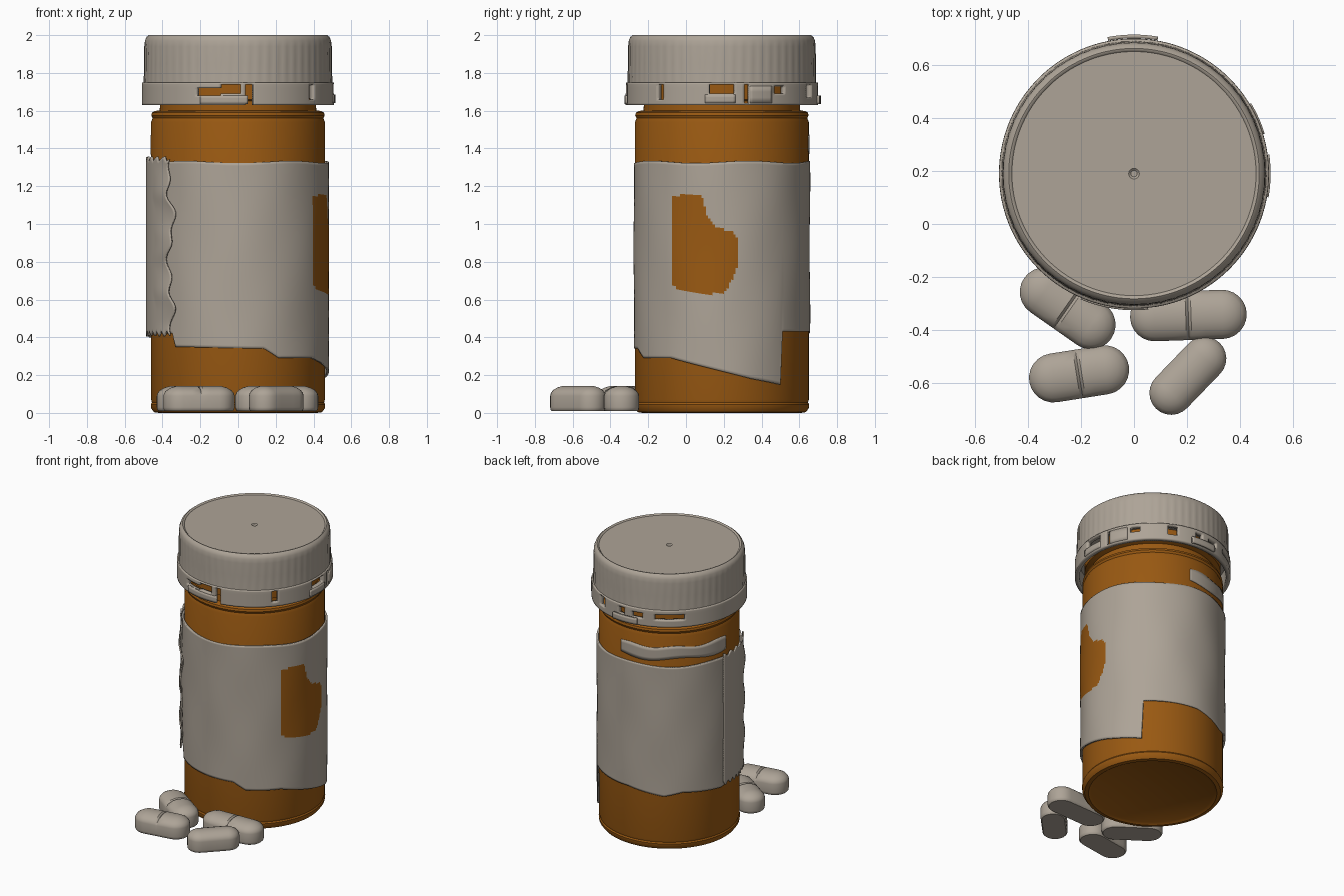
import bpy
import bmesh
from math import sin, cos, pi, radians, degrees, hypot
from mathutils import Matrix, Vector

cube = bpy.data.objects.get("Cube")
if cube:
    bpy.data.objects.remove(cube, do_unlink=True)

AXIS_Y = 0.19
SEGS = 240


def make_material(name, colour):
    mat = bpy.data.materials.new(name)
    mat.use_nodes = True
    mat.diffuse_color = (*colour, 1)
    bsdf = mat.node_tree.nodes["Principled BSDF"]
    bsdf.inputs["Base Color"].default_value = (*colour, 1)
    bsdf.inputs["Roughness"].default_value = 0.6
    return mat


WHITE = make_material("warm grey plastic", (0.42, 0.37, 0.31))
AMBER = make_material("amber plastic", (0.32, 0.10, 0.006))


def finish(bm, name, mats, location=(0, AXIS_Y, 0), thickness=0, closed=False):
    """Turn a bmesh into a smooth object, with optional wall thickness."""
    if closed:
        bmesh.ops.recalc_face_normals(bm, faces=bm.faces[:])
    mesh = bpy.data.meshes.new(name)
    bm.to_mesh(mesh)
    bm.free()
    obj = bpy.data.objects.new(name, mesh)
    bpy.context.collection.objects.link(obj)
    obj.location = location
    for mat in mats:
        mesh.materials.append(mat)
    bpy.ops.object.select_all(action="DESELECT")
    obj.select_set(True)
    bpy.context.view_layer.objects.active = obj
    bpy.ops.object.shade_smooth_by_angle(angle=radians(35))
    if thickness:
        solid = obj.modifiers.new("Thickness", "SOLIDIFY")
        solid.thickness = thickness
        solid.offset = -1
    return obj


def lathe(name, profile, mat, ripple=None):
    """Revolve (radius, z) points; a radius of 0 closes the end."""
    bm = bmesh.new()
    rings = []
    for r, z in profile:
        ring = []
        for i in range(SEGS):
            a = 2 * pi * i / SEGS
            q = r + (ripple(a, z) if ripple else 0)
            ring.append(bm.verts.new((q * cos(a), q * sin(a), z)))
        rings.append(ring)
    for low, high in zip(rings, rings[1:]):
        for i in range(SEGS):
            j = (i + 1) % SEGS
            bm.faces.new((low[i], low[j], high[j], high[i]))
    bmesh.ops.remove_doubles(bm, verts=bm.verts[:], dist=1e-5)
    return finish(bm, name, [mat], closed=True)


def sheet(name, a0, a1, low, high, radius, rows, mats=(WHITE,), thickness=0.006,
          keep=None, paint=None, shift=None):
    """Curved sheet wrapped on the bottle axis between two angles in degrees."""
    bm = bmesh.new()
    cols = max(2, round((a1 - a0) * SEGS / 360))
    full = a1 - a0 == 360
    grid = []
    for i in range(cols if full else cols + 1):
        t = i / cols
        a = a0 + (a1 - a0) * t
        column = []
        for k in range(rows + 1):
            z = low(a) + (high(a) - low(a)) * k / rows
            b = radians(a + (shift(z) * t if shift else 0))
            rx, ry = radius(a, z)
            column.append(bm.verts.new((rx * cos(b), ry * sin(b), z)))
        grid.append(column)
    for i in range(cols):
        near, far = grid[i], grid[(i + 1) % len(grid)]
        mid = a0 + (a1 - a0) * (i + 0.5) / cols
        for k in range(rows):
            z = (near[k].co.z + near[k + 1].co.z) / 2
            if keep and not keep(mid % 360, z):
                continue
            face = bm.faces.new((near[k], far[k], far[k + 1], near[k + 1]))
            if paint:
                face.material_index = paint(face.calc_center_median())
    loose = [v for v in bm.verts if not v.link_faces]
    bmesh.ops.delete(bm, geom=loose, context="VERTS")
    return finish(bm, name, mats, thickness=thickness)


def interpolate(points):
    def value(x):
        for (x0, y0), (x1, y1) in zip(points, points[1:]):
            if x0 <= x <= x1:
                return y0 + (y1 - y0) * (x - x0) / (x1 - x0)
        return points[-1][1]
    return value


# Bottle with foot bead, shoulder ridges and neck
lathe("bottle", [(0, 0.012), (0.40, 0.012), (0.42, 0), (0.445, 0.004), (0.46, 0.025),
                 (0.462, 0.045), (0.456, 0.055), (0.46, 0.07), (0.46, 1.54),
                 (0.452, 1.56), (0.459, 1.575), (0.455, 1.59), (0.44, 1.598),
                 (0.415, 1.602), (0.412, 1.65), (0.445, 1.66), (0.445, 1.77),
                 (0, 1.77)], AMBER)


# Cap crown with faint grip ribs and a sunken top disc
def ribs(a, z):
    return 0.0015 * cos(60 * a) if 1.75 < z < 1.95 else 0


lathe("cap", [(0, 1.745), (0.47, 1.745), (0.499, 1.74), (0.498, 1.76), (0.496, 1.85),
              (0.495, 1.94), (0.493, 1.97), (0.485, 1.99), (0.472, 2.0),
              (0.465, 1.998), (0.46, 1.992), (0.02, 1.992), (0.012, 1.985),
              (0, 1.985)], WHITE, ribs)

# Cap skirt with locking slots: start angle, end angle, bottom, top
SLOTS = [(244, 259, 1.68, 1.72), (259, 272, 1.69, 1.74), (275, 279, 1.63, 1.74),
         (318, 322, 1.66, 1.74), (352, 360, 1.69, 1.74), (0, 8, 1.69, 1.74),
         (14, 17, 1.64, 1.74), (33, 41, 1.69, 1.73), (62, 69, 1.67, 1.74),
         (84, 90, 1.68, 1.73), (96, 105, 1.68, 1.72), (114, 136, 1.68, 1.72)]


def skirt_solid(a, z):
    return not any(s <= a <= e and lo <= z <= hi for s, e, lo, hi in SLOTS)


sheet("cap_skirt", 0, 360, lambda a: 1.63, lambda a: 1.75,
      lambda a, z: (0.509 - 0.08 * max(0, z - 1.735),) * 2, 12,
      thickness=0.03, keep=skirt_solid)

# Raised locking lugs on the skirt
for n, (start, end, lo, hi) in enumerate([(80, 101, 1.635, 1.68), (17, 31, 1.64, 1.73),
                                         (247, 276, 1.635, 1.68), (350, 368, 1.64, 1.685)]):
    sheet(f"cap_lug_{n + 1}", start, end, lambda a: lo, lambda a: hi,
          lambda a, z: ((0.524 if n == 0 else 0.515),) * 2, 3, thickness=0.014)

# Paper label with an uneven lower edge and a torn amber window
label_bottom = interpolate([(0, 0.22), (20, 0.18), (42, 0.15), (43.5, 0.43), (90, 0.43),
                            (120, 0.39), (135, 0.42), (170, 0.40), (180, 0.43),
                            (224, 0.42), (226, 0.35), (287, 0.34), (297, 0.29),
                            (325, 0.29), (360, 0.22)])
window_top = interpolate([(-0.07, 1.15), (0.08, 1.16), (0.11, 1.05), (0.15, 0.99),
                          (0.26, 0.95), (0.28, 0.9)])
window_bottom = interpolate([(-0.07, 0.68), (-0.04, 0.65), (0.1, 0.63), (0.2, 0.63),
                             (0.24, 0.7), (0.28, 0.8)])


def label_paint(c):
    y = c.y + AXIS_Y
    inside = c.x > 0 and -0.07 < y < 0.27 and window_bottom(y) < c.z < window_top(y)
    return int(inside)


def label_radius(a, z):
    wave = 0.002 * sin(radians(a * 7)) * sin(z * 9)
    return 0.481 + wave, 0.466 + wave


sheet("label", 0, 360, lambda a: label_bottom(a % 360),
      lambda a: 1.328 + 0.006 * sin(radians(a * 5)), label_radius, 70,
      mats=(WHITE, AMBER), thickness=0.012, paint=label_paint)


# Overlapping torn end of the label, curling away at its ragged edge
def flap_radius(a, z):
    curl = max(0, (a - 205) / 20)
    r = 0.488 + curl * (0.008 + 0.008 * sin(z * 23))
    return r, r - 0.008


sheet("label_torn_edge", 172, 224, lambda a: 0.42 + 0.015 * sin(a),
      lambda a: 1.345 + 0.012 * sin(a * 0.7), flap_radius, 60, thickness=0.01,
      shift=lambda z: 2.5 * sin(z * 14) + 2 * sin(z * 37) - 1)

# Paper scrap stuck above the label at the back
sheet("label_scrap", 82, 178, lambda a: 1.375 + 0.012 * sin(radians(a * 6)),
      lambda a: 1.465 + 0.008 * sin(radians(a * 9)),
      lambda a, z: (0.464, 0.464), 4)


# Tablets: a stadium outline lofted into a domed top
def pill(name, x, y, length, width, angle, scored=True):
    r = width / 2
    h = length / 2 - r
    layers = [(0.0, 0.01), (0.9, 0.01), (0.98, 0.018), (1, 0.03), (1, 0.09),
              (0.96, 0.104), (0.82, 0.12), (0.55, 0.134), (0.28, 0.141), (0, 0.143)]
    outline = []
    for side in (1, -1):
        outline += [(side * s, 0, side) for s in (-h, -h / 2, -0.01, 0, 0.01, h / 2)]
        for i in range(13):
            t = radians(-90 + 15 * i)
            outline.append((side * h, side * cos(t), side * sin(t)))
    # Straight sides run along -y then +y so the outline is counter-clockwise
    points = [(px, dx, -dy if dx == 0 else dy) for px, dx, dy in outline]
    bm = bmesh.new()
    rings = []
    for s, z in layers:
        ring = []
        for px, dx, dy in points:
            groove = 0.01 if scored and px == 0 and z > 0.1 else 0
            ring.append(bm.verts.new((px + dx * r * s, dy * r * s, z - groove)))
        rings.append(ring)
    count = len(points)
    for low, high in zip(rings, rings[1:]):
        for i in range(count):
            j = (i + 1) % count
            bm.faces.new((low[i], low[j], high[j], high[i]))
    bmesh.ops.remove_doubles(bm, verts=bm.verts[:], dist=1e-5)
    bmesh.ops.rotate(bm, verts=bm.verts[:], matrix=Matrix.Rotation(radians(angle), 3, "Z"))
    finish(bm, name, [WHITE], location=(x, y, 0), closed=True)


pill("pill_back_right", -0.25, -0.318, 0.40, 0.185, -35)
pill("pill_back_left", 0.205, -0.345, 0.44, 0.185, 2)
pill("pill_front_right", -0.207, -0.565, 0.38, 0.185, 9)
pill("pill_front_left", 0.203, -0.572, 0.345, 0.165, 46, scored=False)
